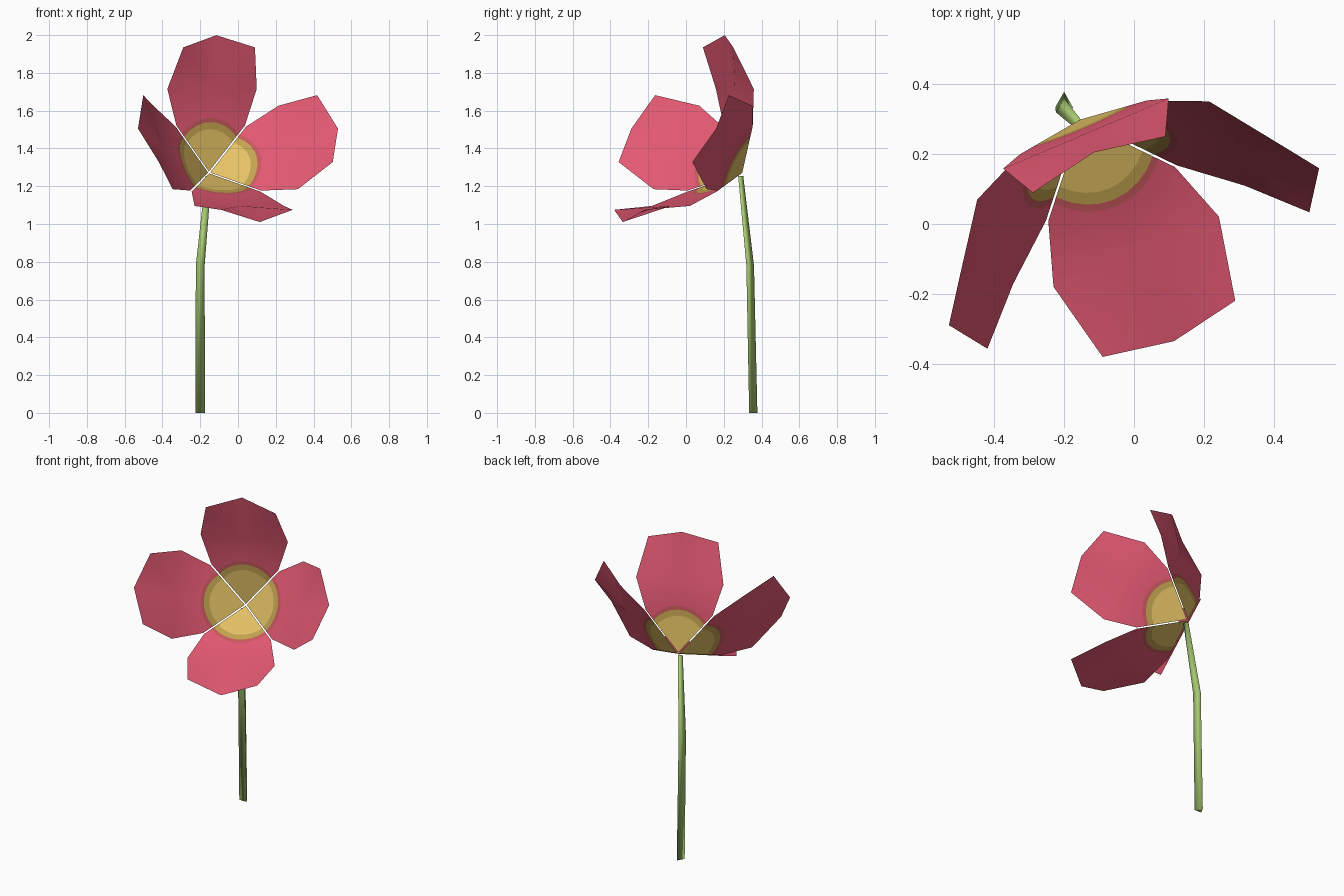
import bpy, bmesh, math
from mathutils import Vector, Matrix

if "Cube" in bpy.data.objects:
    bpy.data.objects.remove(bpy.data.objects["Cube"])


def material(name, rgb):
    m = bpy.data.materials.new(name)
    m.diffuse_color = (*rgb, 1)
    m.use_nodes = True
    m.node_tree.nodes["Principled BSDF"].inputs["Base Color"].default_value = m.diffuse_color
    return m


yellow = material("yellow heart", (0.78, 0.54, 0.13))
ochre = material("ochre ring", (0.55, 0.37, 0.08))
rose = material("rose halo", (0.58, 0.10, 0.11))
pink = material("pink petal", (0.77, 0.10, 0.17))
green = material("stem green", (0.40, 0.60, 0.17))


def make_object(name, bm, mats):
    for f in bm.faces:
        f.smooth = True
    me = bpy.data.meshes.new(name)
    bm.to_mesh(me)
    bm.free()
    for m in mats:
        me.materials.append(m)
    ob = bpy.data.objects.new(name, me)
    bpy.context.collection.objects.link(ob)
    return ob


# Flower frame: centre of the petal tips, petal direction, side, facing axis
O = Vector((0, -0.065, 1.505))
U = Vector((-0.2, 0.47, 0.861)).normalized()
V = Vector((0.92, 0.39, 0)).normalized()
N = V.cross(U).normalized()
if N.y > 0:
    N = -N


def slope(u):
    # flat inner part of the petal
    return -0.46 + 0.735 * u


def petal(name, turn):
    du = U * math.cos(turn) + V * math.sin(turn)
    dv = V * math.cos(turn) - U * math.sin(turn)
    bm = bmesh.new()

    def vert(u, v, n=None):
        return bm.verts.new(O + du * u + dv * v + N * (slope(u) if n is None else n))

    # coloured rings around the heart
    segs = 8
    base = vert(0.006, 0)
    arcs = []
    for r in (0.182, 0.212, 0.23):
        arcs.append([vert(0.006 + r * math.cos(a), r * math.sin(a))
                     for a in [math.radians(-45 + 90 * i / segs) for i in range(segs + 1)]])
    for i in range(segs):
        bm.faces.new((base, arcs[0][i], arcs[0][i + 1])).material_index = 0
        for k in (1, 2):
            bm.faces.new((arcs[k - 1][i], arcs[k][i], arcs[k][i + 1],
                          arcs[k - 1][i + 1])).material_index = k

    # pink blade: flat lower part, then a fan out to the tip
    mid, tip = vert(0.36, 0), vert(0.575, 0, 0)
    half = segs // 2
    for s, arc in ((1, arcs[2][half:]), (-1, arcs[2][half::-1])):
        corner = vert(0.203, s * 0.197)
        side = vert(0.36, s * 0.257)
        shoulder = vert(0.50, s * 0.206, 0)
        for ring in (arc + [corner, side, mid], [mid, side, shoulder], [mid, shoulder, tip]):
            f = bm.faces.new(ring if s == 1 else ring[::-1])
            f.material_index = 3
    # faces look towards the flower's front
    bm.normal_update()
    flip = [f for f in bm.faces if f.normal.dot(N) < 0]
    bmesh.ops.reverse_faces(bm, faces=flip)
    return make_object(name, bm, (yellow, ochre, rose, pink))


for i, n in enumerate(("upper_petal", "right_petal", "lower_petal", "left_petal")):
    petal(n, i * math.pi / 2)

# Three-sided stem with one bend
bm = bmesh.new()
rings = []
for x, y, z, r in ((-0.2, 0.349, 0, 0.029), (-0.2, 0.333, 0.78, 0.027), (-0.155, 0.285, 1.255, 0.018)):
    rings.append([bm.verts.new((x + r * math.cos(a), y + r * math.sin(a), z))
                  for a in [math.radians(90 + 120 * i) for i in range(3)]])
for lo, hi in zip(rings, rings[1:]):
    for i in range(3):
        j = (i + 1) % 3
        bm.faces.new((lo[i], lo[j], hi[j], hi[i]))
bm.faces.new(rings[0][::-1])
bm.faces.new(rings[-1])
make_object("stem", bm, (green,))
